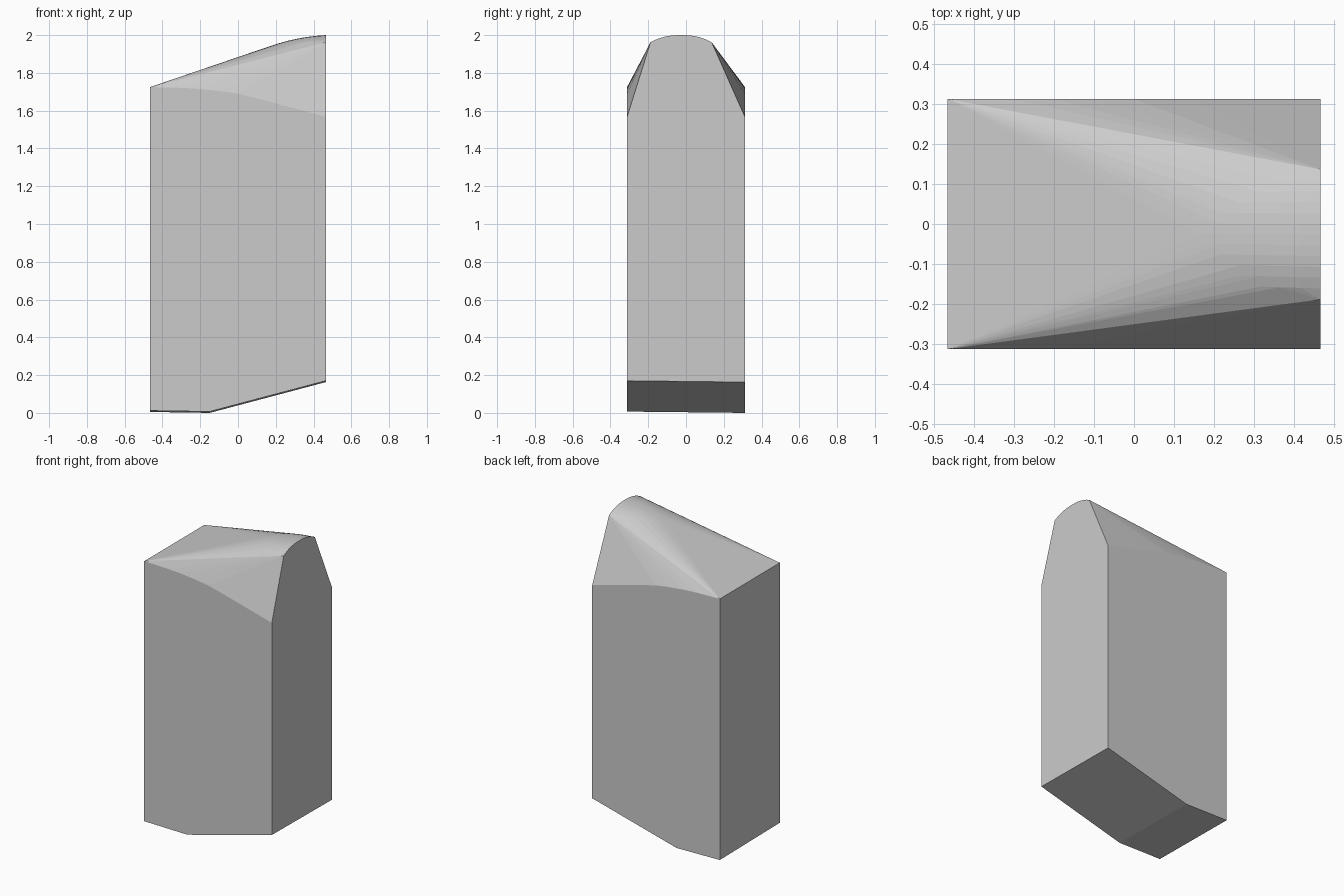
import bpy, bmesh

# Remove the default object
cube = bpy.data.objects.get("Cube")
if cube:
    bpy.data.objects.remove(cube, do_unlink=True)

X, Y = 0.465, 0.312          # half length and half width

grey = bpy.data.materials.new("plain grey")
grey.use_nodes = True
colour = (0.6, 0.6, 0.6, 1)
grey.diffuse_color = colour
grey.node_tree.nodes["Principled BSDF"].inputs["Base Color"].default_value = colour

points = []

# Underside: flat part, then a slope rising to the tall end
for x, z in ((-X, 0.005), (-0.15, 0.0), (X, 0.163)):
    points += [(x, -Y, z + 0.007), (x, Y, z)]

# Upper edges of the two side walls, bowing down to the shoulders
for x, z in ((-X, 1.725), (-0.3, 1.721), (-0.2, 1.715), (-0.1, 1.704),
             (0, 1.69), (0.15, 1.652), (X, 1.567)):
    points += [(x, -Y, z), (x, Y, z)]

# Rounded crown: an arched section that droops away from the tall end
STEPS = 12
for i in range(STEPS + 1):
    s = 2 * i / STEPS - 1
    y = -0.026 + 0.162 * s
    arch = 2.0 - 0.038 * abs(s) ** 2.4
    for u in (0, 0.05, 0.1, 0.15, 0.2, 0.25, 0.3):
        if abs(s) < 0.98 or u == 0:
            points.append((X - u, y * (1 - 0.2 * u), arch - 0.05 * u - 0.5 * u * u))

# Wrap the sections in one convex skin
bm = bmesh.new()
for p in points:
    bm.verts.new(p)
hull = bmesh.ops.convex_hull(bm, input=bm.verts)
loose = {g for g in hull["geom_interior"] + hull["geom_unused"]
         if isinstance(g, bmesh.types.BMVert)}
bmesh.ops.delete(bm, geom=list(loose), context="VERTS")
bmesh.ops.dissolve_limit(bm, angle_limit=0.002, verts=bm.verts, edges=bm.edges)
bmesh.ops.recalc_face_normals(bm, faces=bm.faces)

mesh = bpy.data.meshes.new("arched_block")
bm.to_mesh(mesh)
bm.free()
mesh.materials.append(grey)
block = bpy.data.objects.new("arched_block", mesh)
bpy.context.collection.objects.link(block)
